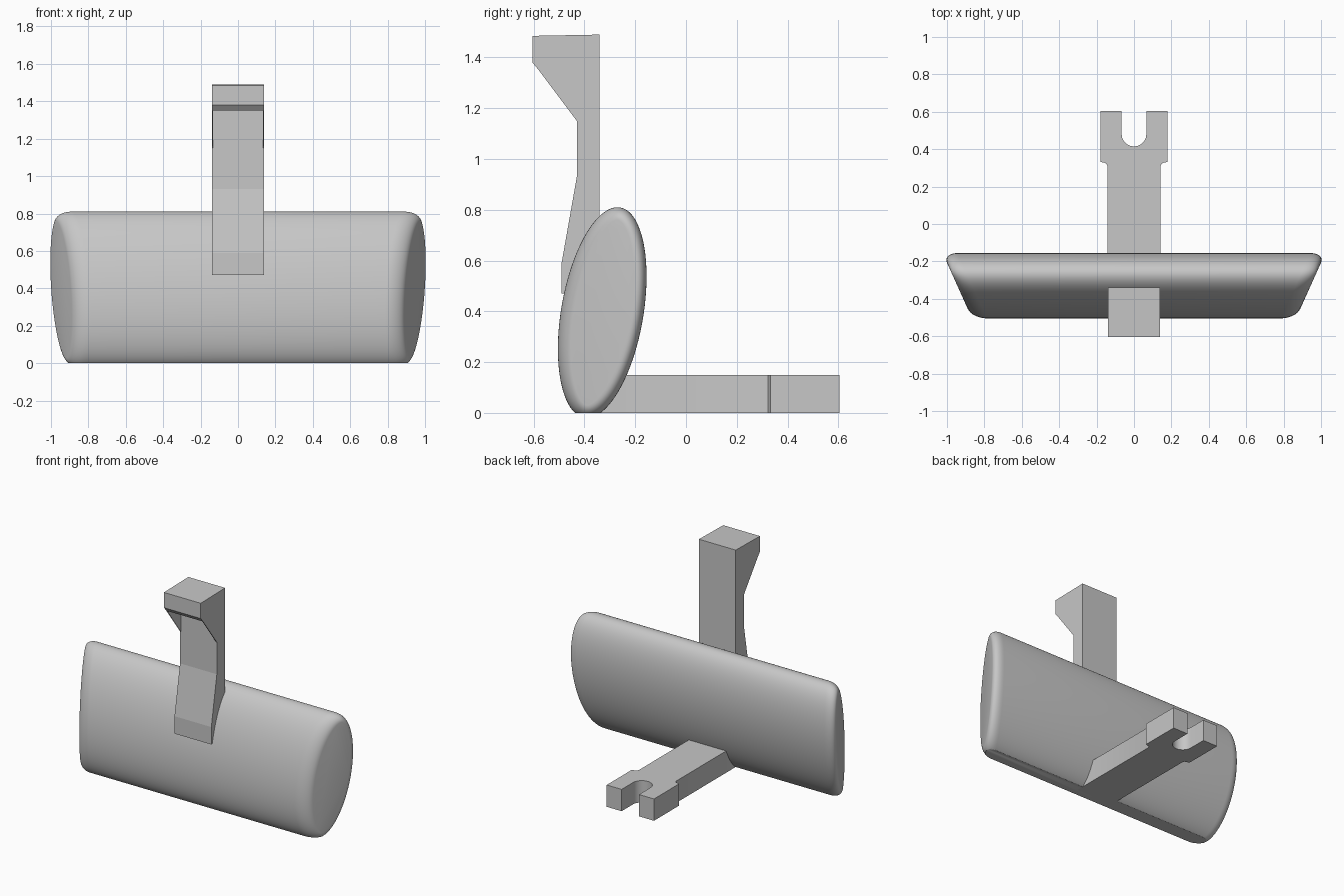
import bpy, bmesh, math
from mathutils import Vector

cube = bpy.data.objects.get("Cube")
if cube:
    bpy.data.objects.remove(cube)

grey = bpy.data.materials.new("light grey")
grey.use_nodes = True
colour = (0.57, 0.57, 0.57, 1)
grey.diffuse_color = colour
grey.node_tree.nodes["Principled BSDF"].inputs["Base Color"].default_value = colour


def finish(name, bm, smooth=None):
    bmesh.ops.recalc_face_normals(bm, faces=bm.faces)
    mesh = bpy.data.meshes.new(name)
    bm.to_mesh(mesh)
    bm.free()
    mesh.materials.append(grey)
    ob = bpy.data.objects.new(name, mesh)
    bpy.context.collection.objects.link(ob)
    if smooth:
        bpy.ops.object.select_all(action='DESELECT')
        bpy.context.view_layer.objects.active = ob
        ob.select_set(True)
        bpy.ops.object.shade_smooth_by_angle(angle=math.radians(smooth))
    return ob


def prism(name, outline, offset, smooth=None):
    """Extrude a closed outline of 3D points along an offset."""
    bm = bmesh.new()
    face = bm.faces.new([bm.verts.new(p) for p in outline])
    new = bmesh.ops.extrude_face_region(bm, geom=[face])["geom"]
    bmesh.ops.translate(bm, vec=offset, verts=[v for v in new if isinstance(v, bmesh.types.BMVert)])
    # extrusion keeps the first face, so both ends are closed
    return finish(name, bm, smooth)


# Body: leaning elliptical bar with slanted, rounded ends and a flat base
SIDES, STEPS = 96, 8
INSET, SETBACK = 0.05, 0.08


def body_point(t, inset):
    p = Vector((-0.33 + 0.06 * math.sin(t) + 0.164 * math.cos(t), 0.395 + 0.415 * math.sin(t)))
    tangent = Vector((0.06 * math.cos(t) - 0.164 * math.sin(t), 0.415 * math.cos(t))).normalized()
    return p + inset * Vector((-tangent.y, tangent.x))


def body_ring(bm, side, u):
    ring = []
    for i in range(SIDES):
        y, z = body_point(math.tau * i / SIDES, INSET * (1 - math.cos(u)))
        x = 1.093 + 0.45 * y - SETBACK * (1 - math.sin(u))
        ring.append(bm.verts.new((side * x, y, z)))
    return ring


bm = bmesh.new()
angles = [math.pi / 2 * k / STEPS for k in range(STEPS + 1)]
rings = [body_ring(bm, -1, u) for u in reversed(angles)] + [body_ring(bm, 1, u) for u in angles]
for a, b in zip(rings, rings[1:]):
    for i in range(SIDES):
        j = (i + 1) % SIDES
        bm.faces.new((a[i], a[j], b[j], b[i]))
bm.faces.new(rings[0])
bm.faces.new(rings[-1])
cut = bmesh.ops.bisect_plane(bm, geom=bm.verts[:] + bm.edges[:] + bm.faces[:],
                             plane_co=(0, 0, 0), plane_no=(0, 0, -1), clear_outer=True)
bmesh.ops.holes_fill(bm, edges=[e for e in bm.edges if e.is_boundary])
finish("body", bm, 30)

# Upright post with a hooked head
HALF, PLATE = 0.14, 0.006
post = [(-0.34, 1.49), (-0.605, 1.485), (-0.605, 1.38), (-0.58, 1.35), (-0.43, 1.35),
        (-0.43, 0.93), (-0.49, 0.59), (-0.49, 0.47), (-0.34, 0.47)]
prism("post", [(-HALF, y, z) for y, z in post], (2 * HALF, 0, 0))

# Thin gussets on both sides under the head
gusset = [(-0.58, 1.35), (-0.43, 1.35), (-0.43, 1.15)]
for name, x in (("right_gusset", -HALF), ("left_gusset", HALF - PLATE)):
    prism(name, [(x, y, z) for y, z in gusset], (PLATE, 0, 0))

# Forked foot: half outline mirrored, slot rounded by an arc
half = [(0.142, -0.39), (0.142, 0.31), (0.147, 0.322), (0.16, 0.328), (0.18, 0.332),
        (0.18, 0.605), (0.066, 0.605)]
slot = [(0.066 * math.cos(a), 0.481 - 0.066 * math.sin(a))
        for a in (math.pi * k / 20 for k in range(21))]
outline = half + slot + [(-x, y) for x, y in reversed(half)]
prism("forked_foot", [(x, y, 0) for x, y in outline], (0, 0, 0.15), 30)
